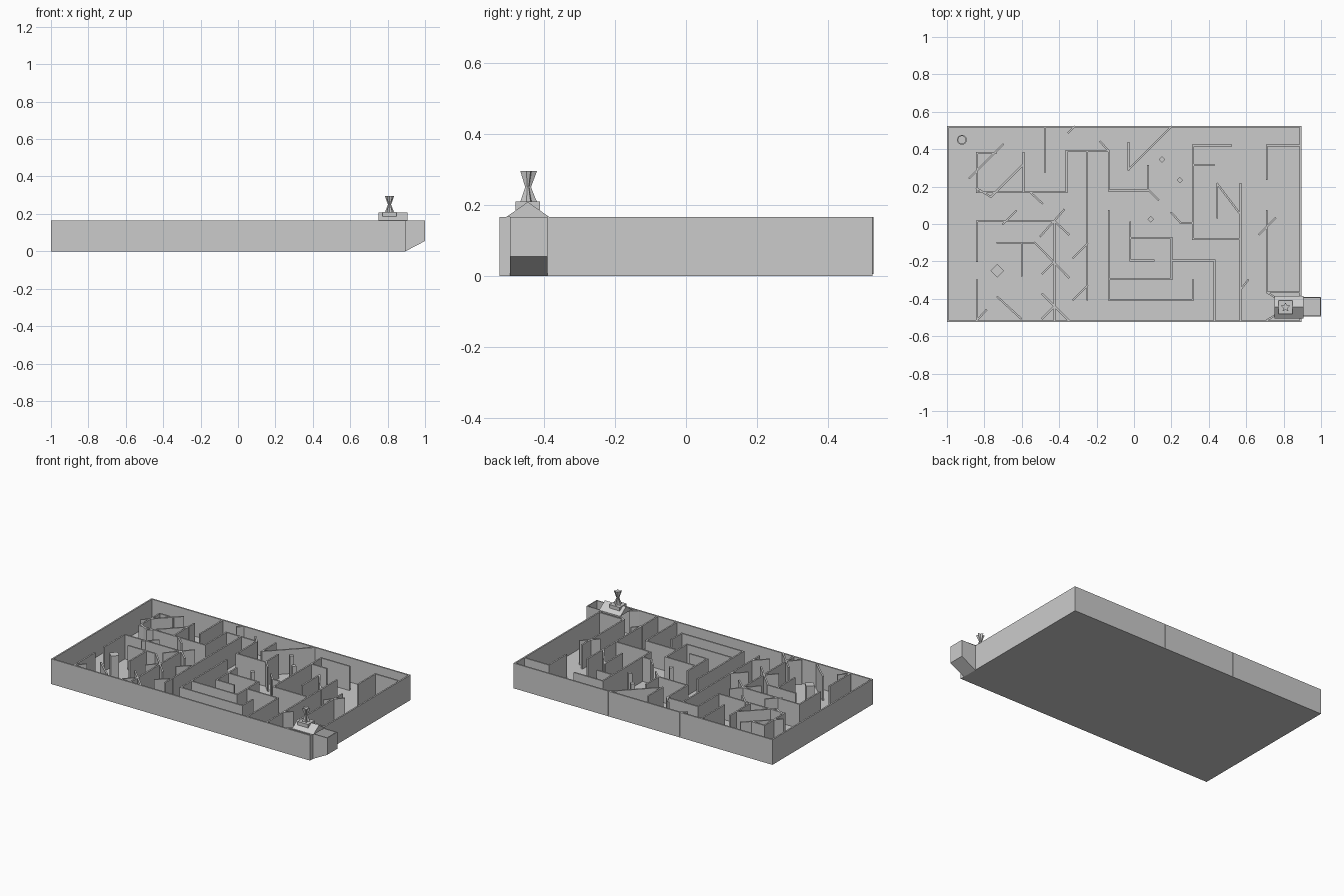
import bpy, bmesh, math
from mathutils import Vector, Matrix

if "Cube" in bpy.data.objects:
    bpy.data.objects.remove(bpy.data.objects["Cube"])

H = 0.166      # wall height
T = 0.01       # wall thickness
FLOOR = 0.005


def make(name, bm):
    bmesh.ops.recalc_face_normals(bm, faces=bm.faces[:])
    me = bpy.data.meshes.new(name)
    bm.to_mesh(me)
    bm.free()
    ob = bpy.data.objects.new(name, me)
    bpy.context.collection.objects.link(ob)
    return ob


def add_box(bm, x0, x1, y0, y1, z0, z1):
    m = Matrix.Translation(((x0 + x1) / 2, (y0 + y1) / 2, (z0 + z1) / 2)) @ \
        Matrix.Diagonal((abs(x1 - x0), abs(y1 - y0), z1 - z0, 1))
    bmesh.ops.create_cube(bm, size=1, matrix=m)


def add_wall(bm, x0, y0, x1, y1):
    d = Vector((x1 - x0, y1 - y0))
    m = Matrix.Translation(((x0 + x1) / 2, (y0 + y1) / 2, (FLOOR + H - 0.001) / 2)) @ \
        Matrix.Rotation(math.atan2(d.y, d.x), 4, 'Z') @ \
        Matrix.Diagonal((d.length + T * 0.9, T, H - 0.001 - FLOOR, 1))
    bmesh.ops.create_cube(bm, size=1, matrix=m)


def prism(bm, loop, offset):
    f = bm.faces.new([bm.verts.new(p) for p in loop])
    r = bmesh.ops.extrude_face_region(bm, geom=[f])
    bmesh.ops.translate(bm, vec=offset, verts=[v for v in r['geom'] if isinstance(v, bmesh.types.BMVert)])


X0, X1, Y = -1.0, 0.895, 0.525
CY0, CY1 = -0.495, -0.39   # exit opening

# floor
bm = bmesh.new()
add_box(bm, X0, X1, -Y, Y, 0, FLOOR)
make("floor", bm)

# outer rim, open at the exit
bm = bmesh.new()
add_box(bm, X0, X0 + T, -Y, Y, 0, H)
for s in (-1, 1):
    add_box(bm, X0, X1, s * Y, s * (Y - T), 0, H)
add_box(bm, X1 - T, X1, -Y, CY0, 0, H)
add_box(bm, X1 - T, X1, CY1, Y, 0, H)
make("outer_rim", bm)

# walls along y: x, y start, y end
vertical = [
    (-.475, .52, .28), (-.84, .38, .17), (-.59, .38, .17), (-.36, .39, .17), (-.135, .39, .18),
    (.075, .31, .18), (-.25, .38, -.405), (-.03, .435, .29), (-.84, .015, -.2), (-.425, .015, -.52),
    (-.6, -.1, -.275), (-.84, -.3, -.52), (-.135, .07, -.405), (.2, -.075, -.295), (-.02, .01, -.195),
    (.43, -.195, -.52), (.315, -.3, -.405), (.315, .42, -.08), (.57, .215, -.52), (.445, .215, .035),
    (.71, .42, .24), (.71, .07, -.36)]
# walls along x: y, x start, x end
horizontal = [
    (.38, -.84, -.74), (.17, -.84, -.36), (.39, -.36, -.135), (.18, -.135, .075), (.015, -.84, -.425),
    (-.1, -.73, -.53), (-.295, -.135, .2), (-.075, -.02, .2), (-.195, -.02, .105), (-.195, .2, .43),
    (-.405, -.135, .315), (.42, .315, .52), (.315, .315, .425), (-.08, .315, .57), (.005, .25, .315),
    (.42, .71, .885), (-.365, .71, .885)]
# slanted walls: start point, end point
slanted = [
    (-.03, .29, .2, .52), (-.18, .44, -.135, .39), (.08, .18, .13, .13), (-.35, .49, -.32, .52),
    (-.88, .245, -.7, .425), (-.84, .19, -.765, .145), (-.765, .145, -.59, .32), (-.555, .17, -.49, .11),
    (-.53, -.1, -.35, -.285), (-.7, 0, -.63, .07), (-.5, -.065, -.375, .075), (-.425, .015, -.35, -.055),
    (-.49, -.265, -.425, -.2), (-.325, -.18, -.25, -.105), (-.325, -.405, -.25, -.33),
    (-.49, -.375, -.35, -.515), (-.49, -.505, -.425, -.44), (-.84, -.515, -.79, -.46),
    (-.73, -.39, -.605, -.505), (.445, .215, .57, .05), (.2, .06, .25, .005), (.57, -.35, .61, -.3),
    (.67, -.055, .755, .03), (.71, -.515, .75, -.49), (.71, -.365, .75, -.39)]

bm = bmesh.new()
for x, a, b in vertical:
    add_wall(bm, x, a, x, b)
for y, a, b in horizontal:
    add_wall(bm, a, y, b, y)
make("straight_walls", bm)
bm = bmesh.new()
for w in slanted:
    add_wall(bm, *w)
make("slanted_walls", bm)

# square posts turned by 45 degrees
bm = bmesh.new()
for x, y, r in ((.15, .345, .017), (.245, .235, .017), (.09, .025, .017), (-.73, -.25, .036)):
    prism(bm, [(x + r, y, FLOOR), (x, y + r, FLOOR), (x - r, y, FLOOR), (x, y - r, FLOOR)], (0, 0, H - 0.001 - FLOOR))
make("posts", bm)

# start ring on the floor
bm = bmesh.new()
N = 24
loops = []
for r, z in ((.026, FLOOR), (.026, .02), (.02, .02), (.02, FLOOR)):
    loops.append([bm.verts.new((-.92 + r * math.cos(i * math.tau / N), .45 + r * math.sin(i * math.tau / N), z))
                  for i in range(N)])
for k in range(4):
    a, b = loops[k], loops[(k + 1) % 4]
    for i in range(N):
        bm.faces.new((a[i], a[(i + 1) % N], b[(i + 1) % N], b[i]))
make("start_ring", bm)

# exit cup: open top, sloping bottom
bm = bmesh.new()
C = 0.006
side = [(X1, 0), (1, .055), (1, H), (X1, H)]
for y in (CY0, CY1 - C):
    prism(bm, [(x, y, z) for x, z in side], (0, C, 0))
add_box(bm, 1 - C, 1, CY0, CY1, .055, H)
prism(bm, [(X1, CY0, 0), (1, CY0, .055), (1, CY0, .055 + C), (X1, CY0, C)], (0, CY1 - CY0, 0))
make("exit_cup", bm)

# house walls under the roof
bm = bmesh.new()
for y in (CY0 - C, CY1):
    add_box(bm, .75, X1, y, y + C, FLOOR, H)
make("house_walls", bm)

# gable roof
bm = bmesh.new()
prism(bm, [(.75, -.505, H), (.75, -.385, H), (.75, -.445, .208)], (.155, 0, 0))
make("gable_roof", bm)

# trophy plinth
bm = bmesh.new()
add_box(bm, .773, .848, -.48, -.41, .186, .209)
make("plinth", bm)

# star-shaped hourglass trophy
bm = bmesh.new()
rings = []
for r, z in ((.026, .209), (.02, .222), (.009, .25), (.026, .295)):
    rings.append([bm.verts.new((.81 + r * (1 if i % 2 == 0 else .5) * math.cos(i * math.pi / 5 + math.pi / 2),
                                -.445 + r * (1 if i % 2 == 0 else .5) * math.sin(i * math.pi / 5 + math.pi / 2), z))
                  for i in range(10)])
for a, b in zip(rings, rings[1:]):
    for i in range(10):
        j = (i + 1) % 10
        bm.faces.new((a[i], a[j], b[j], b[i]))
bm.faces.new(rings[0])
bm.faces.new(rings[-1])
make("star_trophy", bm)
